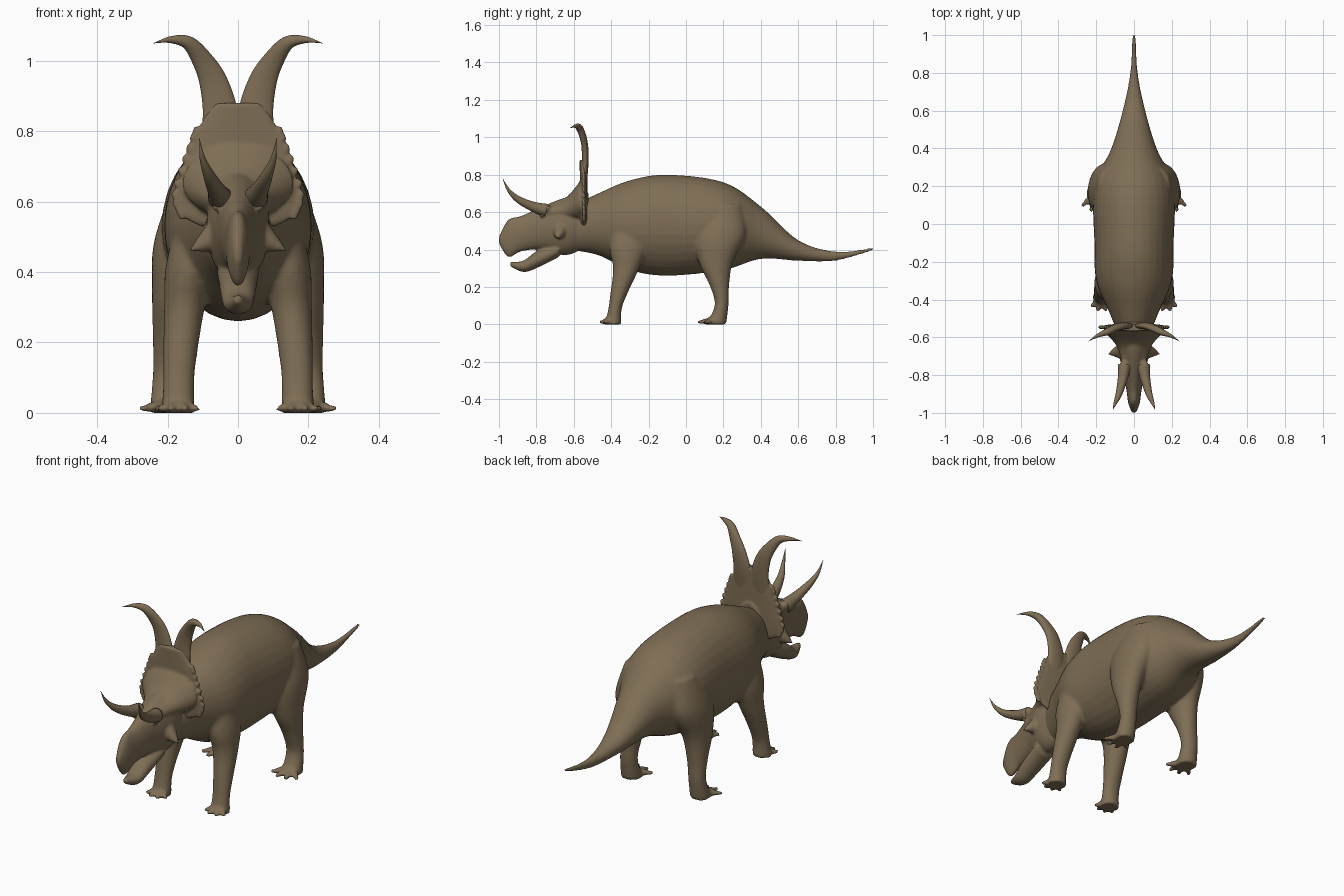
import bpy, bmesh, math
from mathutils import Vector, Matrix

if "Cube" in bpy.data.objects:
    bpy.data.objects.remove(bpy.data.objects["Cube"])

X, Y, Z = Matrix.Identity(3)

hide = bpy.data.materials.new("brown_hide")
hide.use_nodes = True
hide.diffuse_color = (0.21, 0.155, 0.09, 1)
shader = hide.node_tree.nodes["Principled BSDF"]
shader.inputs["Base Color"].default_value = hide.diffuse_color
shader.inputs["Roughness"].default_value = 0.8


def spline(points, steps):
    """Smooth stations with a Catmull-Rom curve."""
    pts = [Vector(p) for p in points]
    padded = [pts[0], *pts, pts[-1]]
    out = []
    for before, start, end, after in zip(padded, padded[1:], padded[2:], padded[3:]):
        for k in range(steps):
            t = k / steps
            linear = end - before
            square = 2 * before - 5 * start + 4 * end - after
            cube = 3 * start - before - 3 * end + after
            out.append(start + (linear + (square + cube * t) * t) * t / 2)
    return out + [pts[-1]]


def loft(bm, stations, axis=None, ref=X, steps=6, sides=24):
    """Skin ellipses (x, y, z, half width, half depth) along a path."""
    smooth = spline(stations, steps)
    centres = [Vector(s[:3]) for s in smooth]
    last = len(centres) - 1
    rings = []
    for i, (centre, station) in enumerate(zip(centres, smooth)):
        ahead, behind = centres[min(i + 1, last)], centres[max(i - 1, 0)]
        tangent = axis or (ahead - behind).normalized()
        u = (ref - tangent * ref.dot(tangent)).normalized()
        v = tangent.cross(u)
        width, depth = (max(size, 0.001) for size in station[3:])
        ring = []
        for k in range(sides):
            angle = math.tau * k / sides
            offset = u * width * math.cos(angle) + v * depth * math.sin(angle)
            ring.append(bm.verts.new(centre + offset))
        rings.append(ring)
    for lower, upper in zip(rings, rings[1:]):
        for k in range(sides):
            n = (k + 1) % sides
            bm.faces.new((lower[k], lower[n], upper[n], upper[k]))
    bm.faces.new(reversed(rings[0]))
    bm.faces.new(rings[-1])


def profile(bm, rows):
    """Loft along y from (y, top, bottom, half width)."""
    stations = [(0, y, (top + bottom) / 2, width, (top - bottom) / 2)
                for y, top, bottom, width in rows]
    loft(bm, stations, axis=Y, sides=32)


def horn(bm, side, path, base, flat=1, ref=X):
    """Evenly tapering spike; flat limits its depth across the base."""
    stations = []
    for i, (x, y, z) in enumerate(path):
        radius = base * (1 - i / (len(path) - 1))
        stations.append((side * x, y, z, min(radius, flat), radius))
    loft(bm, stations, ref=ref)


def ball(bm, centre, size):
    matrix = Matrix.Translation(centre) @ Matrix.Diagonal((*size, 1))
    bmesh.ops.create_uvsphere(bm, u_segments=16, v_segments=10, radius=1, matrix=matrix)


def finish(name, bm, voxel=None):
    """Make a smooth object, optionally blending its overlapping parts."""
    bmesh.ops.recalc_face_normals(bm, faces=bm.faces)
    mesh = bpy.data.meshes.new(name)
    bm.to_mesh(mesh)
    bm.free()
    mesh.materials.append(hide)
    for polygon in mesh.polygons:
        polygon.use_smooth = True
    part = bpy.data.objects.new(name, mesh)
    bpy.context.collection.objects.link(part)
    if voxel:
        blend = part.modifiers.new("Blend", "REMESH")
        blend.mode = "VOXEL"
        blend.voxel_size = voxel
        blend.use_smooth_shade = True
        soften = part.modifiers.new("Soften", "SMOOTH")
        soften.iterations = 5


def leg(bm, side, foot_x, reach, rows):
    """Leg from (y, z, half depth), leaning inward as it rises, with splayed toes."""
    stations = [(side * (foot_x - z * z / 5), y, z, 0.03 + 0.4 * depth, depth)
                for y, z, depth in rows]
    loft(bm, stations, axis=Z)
    foot = Vector(stations[-1][:3])
    for degrees in (-50, -17, 17, 50):
        angle = math.radians(degrees)
        direction = X * math.sin(angle) - Y * math.cos(angle)
        toe = []
        for along in (0.2, 0.7, 1):
            radius = 0.024 - 0.014 * along
            toe.append((*(foot + direction * reach * along + Z * radius), radius, radius))
        loft(bm, toe, steps=3, sides=12)


# Torso, neck and tail
body = bmesh.new()
profile(body, [
    (-0.64, 0.62, 0.4, 0.06), (-0.47, 0.7, 0.37, 0.13), (-0.3, 0.77, 0.29, 0.2),
    (-0.1, 0.8, 0.26, 0.21), (0.2, 0.76, 0.29, 0.21), (0.4, 0.63, 0.35, 0.12),
    (0.6, 0.45, 0.34, 0.06), (0.8, 0.39, 0.34, 0.02), (1, 0.41, 0.395, 0.01)])

# Legs, blended into the torso
for side in (1, -1):
    leg(body, side, 0.17, 0.075, [
        (-0.31, 0.6, 0.08), (-0.31, 0.42, 0.1), (-0.32, 0.3, 0.07),
        (-0.36, 0.16, 0.045), (-0.38, 0.08, 0.036), (-0.39, 0, 0.045)])
    leg(body, side, 0.2, 0.1, [
        (0.2, 0.64, 0.1), (0.18, 0.48, 0.14), (0.16, 0.33, 0.09),
        (0.18, 0.2, 0.05), (0.19, 0.1, 0.037), (0.16, 0, 0.055)])
finish("body_and_legs", body, 0.009)

# Skull with hooked beak
head = bmesh.new()
profile(head, [
    (-1, 0.47, 0.43, 0.01), (-0.95, 0.56, 0.36, 0.03), (-0.88, 0.58, 0.39, 0.04),
    (-0.77, 0.63, 0.4, 0.06), (-0.64, 0.68, 0.37, 0.09), (-0.52, 0.7, 0.42, 0.07)])

# Lower jaw
profile(head, [(-0.68, 0.44, 0.36, 0.06), (-0.8, 0.39, 0.3, 0.05),
               (-0.87, 0.34, 0.28, 0.04), (-0.94, 0.335, 0.31, 0.01)])

# Frill flaring out of the face into an upright shield
profile(head, [(-0.76, 0.63, 0.56, 0.06), (-0.65, 0.67, 0.55, 0.09), (-0.57, 0.76, 0.55, 0.16)])
outline = [(0.53, 0.11), (0.56, 0.16), (0.62, 0.18), (0.72, 0.15), (0.8, 0.12), (0.88, 0.07)]
shield = [(0, -0.45 - z / 5 * 0.5 - 0.09 + 0.09 * z, z, width, 0.02) for z, width in outline]
loft(head, shield, axis=Z)

for side in (1, -1):
    # Scalloped frill edge
    for _, y, z, width, _ in spline(shield[1:-1], 3):
        ball(head, (side * width, y, z), (0.01, 0.012, 0.014))
    # Cheek spikes, brows and eyes
    horn(head, side, [(0.05, -0.67, 0.51), (0.1, -0.68, 0.48), (0.14, -0.69, 0.46)], 0.05, ref=Y)
    ball(head, (side * 0.055, -0.765, 0.62), (0.025, 0.045, 0.026))
    ball(head, (side * 0.062, -0.77, 0.585), (0.012, 0.014, 0.012))
finish("head_and_frill", head, 0.0065)

# Brow horns and long hooked frill horns
for side, word in ((1, "left"), (-1, "right")):
    brow = bmesh.new()
    horn(brow, side, [(0.05, -0.75, 0.61), (0.06, -0.82, 0.63), (0.08, -0.9, 0.67),
                      (0.1, -0.95, 0.72), (0.11, -0.98, 0.78)], 0.035)
    finish("brow_horn_" + word, brow)
    hook = bmesh.new()
    horn(hook, side, [(0.05, -0.55, 0.74), (0.05, -0.54, 0.85), (0.07, -0.54, 0.94),
                      (0.1, -0.55, 1), (0.14, -0.57, 1.05), (0.19, -0.59, 1.06),
                      (0.24, -0.62, 1.05)], 0.06, 0.018, Y)
    finish("frill_horn_" + word, hook)
